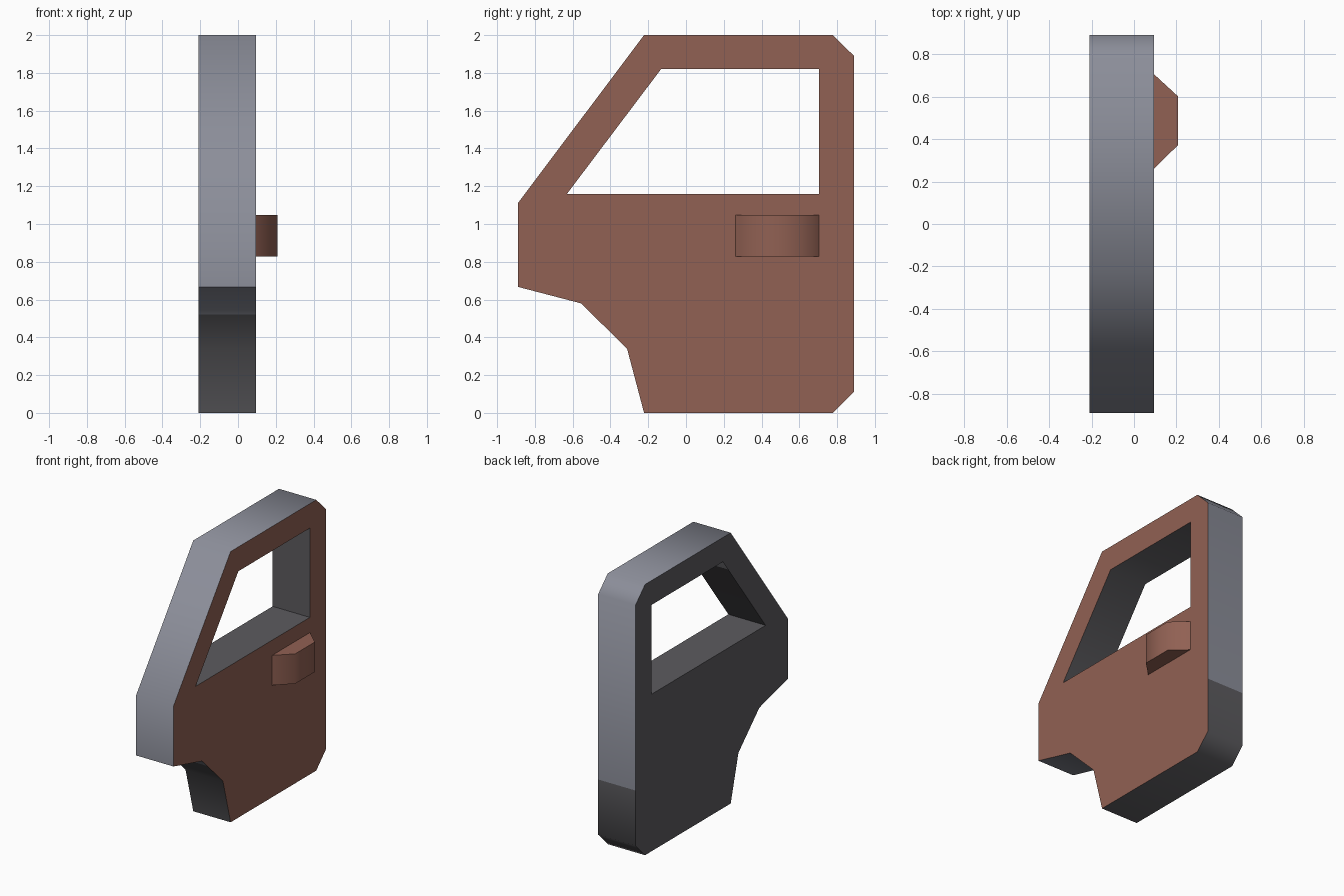
import bpy, bmesh, math
from mathutils import Vector

if "Cube" in bpy.data.objects:
    bpy.data.objects.remove(bpy.data.objects["Cube"])


def material(name, rgb):
    m = bpy.data.materials.new(name)
    m.diffuse_color = (*rgb, 1)
    m.use_nodes = True
    m.node_tree.nodes["Principled BSDF"].inputs["Base Color"].default_value = m.diffuse_color
    return m


BROWN = material("brown paint", (0.283, 0.119, 0.087))
RIM = material("blue grey rim", (0.262, 0.272, 0.322))
DARK = material("dark grey trim", (0.107, 0.105, 0.114))


def prism(name, loops, vec, mats, rule=None, cut=None):
    """Fill the outline (with holes), extrude it along vec, then colour faces by rule."""
    bm = bmesh.new()
    edges = []
    for pts in loops:
        vs = [bm.verts.new(p) for p in pts]
        edges += [bm.edges.new((v, vs[(i + 1) % len(vs)])) for i, v in enumerate(vs)]
    bmesh.ops.triangle_fill(bm, edges=edges, use_beauty=True)
    ext = bmesh.ops.extrude_face_region(bm, geom=bm.faces[:], use_keep_orig=True)
    bmesh.ops.translate(bm, vec=vec,
                        verts=[g for g in ext["geom"] if isinstance(g, bmesh.types.BMVert)])
    if cut is not None:
        bmesh.ops.bisect_plane(bm, geom=bm.verts[:] + bm.edges[:] + bm.faces[:],
                               plane_co=(0, 0, cut), plane_no=(0, 0, 1))
    bmesh.ops.recalc_face_normals(bm, faces=bm.faces[:])
    for f in bm.faces:
        f.smooth = True
        if rule:
            f.material_index, f.smooth = rule(f)
    me = bpy.data.meshes.new(name)
    bm.to_mesh(me)
    bm.free()
    for m in mats:
        me.materials.append(m)
    me.set_sharp_from_angle(angle=math.radians(60))
    ob = bpy.data.objects.new(name, me)
    bpy.context.collection.objects.link(ob)
    return ob


def door_rule(f):
    c = f.calc_center_median()
    if f.normal.x > 0.5:
        return 0, False                       # painted outer skin
    if f.normal.x < -0.5:
        return 2, False                       # inner panel
    if f.normal.dot(c - Vector((c.x, 0.2, 1.4))) < 0:
        return 2, False                       # window reveal
    return (1 if c.z > 0.52 else 2), True     # rim, darker below the sill line


# Door panel with window opening
outer = [(-0.222, 2), (0.778, 2), (0.889, 1.89), (0.889, 0.112), (0.778, 0), (-0.222, 0),
         (-0.312, 0.34), (-0.556, 0.58), (-0.889, 0.667), (-0.889, 1.112)]
window = [(-0.132, 1.82), (0.704, 1.82), (0.704, 1.16), (-0.63, 1.16)]
prism("door_panel", [[(-0.21, y, z) for y, z in loop] for loop in (outer, window)],
      (0.305, 0, 0), [BROWN, RIM, DARK], door_rule, 0.52)

# Door handle
handle = [(0.095, 0.704), (0.208, 0.6), (0.208, 0.372), (0.095, 0.262)]
prism("door_handle", [[(x, y, 0.827) for x, y in handle]], (0, 0, 0.221), [BROWN])
